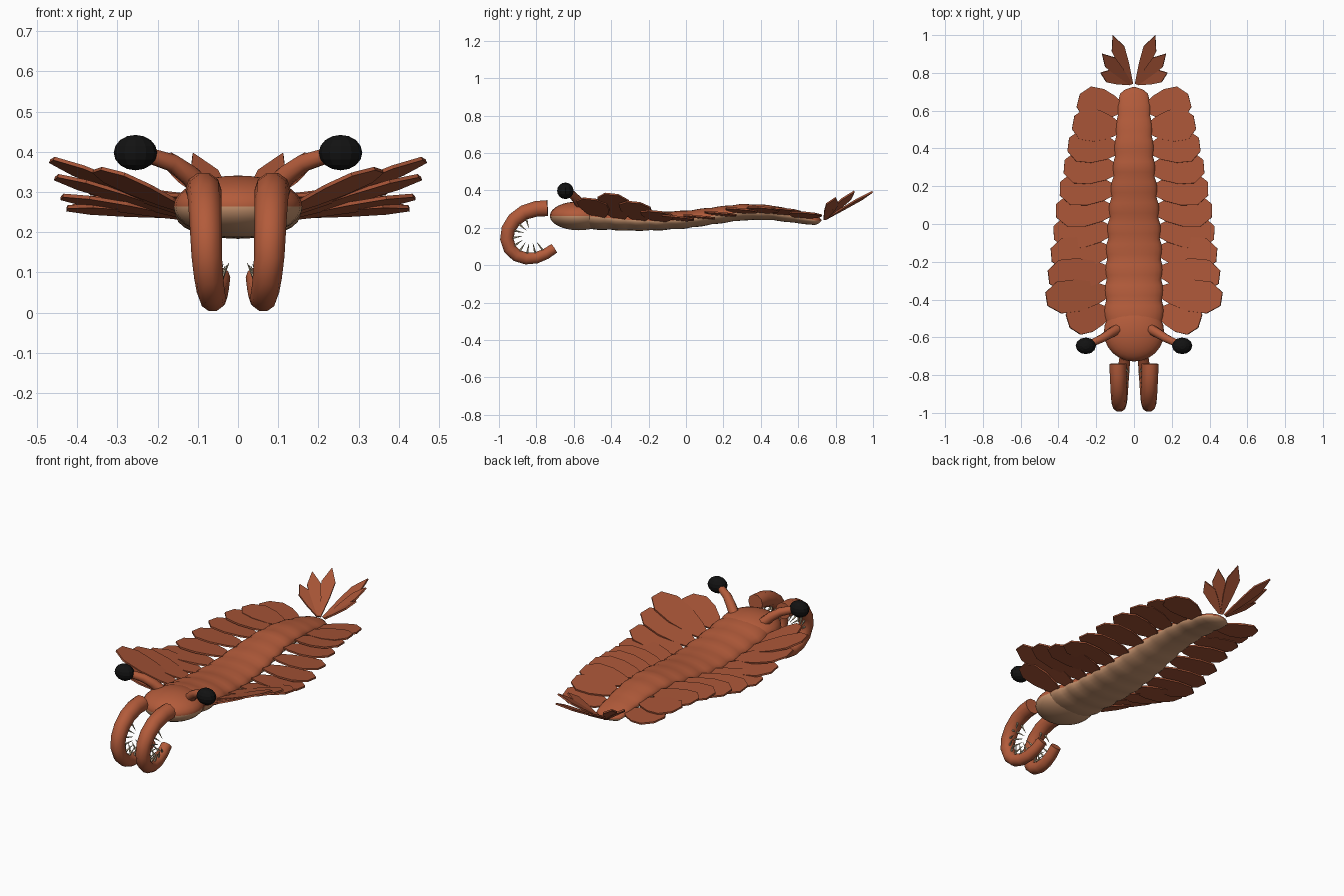
import bpy, bmesh, math
from mathutils import Vector

if "Cube" in bpy.data.objects:
    bpy.data.objects.remove(bpy.data.objects["Cube"])


def material(name, rgb):
    m = bpy.data.materials.new(name)
    m.diffuse_color = (*rgb, 1)
    m.use_nodes = True
    m.node_tree.nodes["Principled BSDF"].inputs["Base Color"].default_value = m.diffuse_color
    return m


SHELL = material("rust shell", (0.45, 0.105, 0.043))
FLAP = material("rust flap", (0.39, 0.09, 0.038))
BELLY = material("tan belly", (0.56, 0.29, 0.155))
EYE = material("black eye", (0.006, 0.006, 0.006))
SPINE = material("pale spine", (0.56, 0.48, 0.32))


def finish(bm, name, mats, smooth=None):
    bmesh.ops.recalc_face_normals(bm, faces=bm.faces)
    if len(mats) > 1:  # underside takes the second colour
        bm.normal_update()
        for f in bm.faces:
            f.material_index = 1 if f.normal.z < -0.15 else 0
    me = bpy.data.meshes.new(name)
    bm.to_mesh(me)
    bm.free()
    for m in mats:
        me.materials.append(m)
    ob = bpy.data.objects.new(name, me)
    bpy.context.collection.objects.link(ob)
    if smooth:
        bpy.ops.object.select_all(action='DESELECT')
        ob.select_set(True)
        bpy.context.view_layer.objects.active = ob
        bpy.ops.object.shade_smooth_by_angle(angle=math.radians(smooth))
    return ob


def loft(bm, rings):
    loops = [[bm.verts.new(p) for p in r] for r in rings]
    n = len(loops[0])
    for a, b in zip(loops, loops[1:]):
        for i in range(n):
            j = (i + 1) % n
            bm.faces.new((a[i], a[j], b[j], b[i]))
    bm.faces.new(loops[0])
    bm.faces.new(loops[-1])


def sweep(bm, path, radii, sides, ref):
    """Round tube along a path; ref is a rough sideways direction."""
    rings = []
    for i, p in enumerate(path):
        t = (path[min(i + 1, len(path) - 1)] - path[max(i - 1, 0)]).normalized()
        u = (ref - t * ref.dot(t)).normalized()
        v = t.cross(u)
        rings.append([p + (u * math.cos(a) + v * math.sin(a)) * radii[i]
                      for a in (2 * math.pi * k / sides for k in range(sides))])
    loft(bm, rings)


def lerp_table(table, y):
    for a, b in zip(table, table[1:]):
        if y <= b[0]:
            f = max(0, (y - a[0]) / (b[0] - a[0]))
            return [p + (q - p) * f for p, q in zip(a[1:], b[1:])]
    return table[-1][1:]


# y, centre z, half width, half height of the body
BODY = [(-0.52, 0.262, 0.158, 0.07), (-0.3, 0.242, 0.152, 0.058),
        (-0.15, 0.236, 0.148, 0.050), (0.0, 0.244, 0.138, 0.048),
        (0.15, 0.265, 0.125, 0.046), (0.3, 0.284, 0.110, 0.044),
        (0.45, 0.282, 0.100, 0.040), (0.6, 0.258, 0.088, 0.034),
        (0.69, 0.240, 0.078, 0.026)]
SEG = 0.109

# segmented trunk, each segment slightly bulging
rings = []
ys = [(-0.515 + SEG * (i + f), s) for i in range(11)
      for f, s in ((0, 0.95), (0.25, 1.0), (0.5, 1.02), (0.75, 1.0))]
ys += [(0.69, 0.95), (0.712, 0.6), (0.724, 0.15)]
for y, s in ys:
    z, w, h = lerp_table(BODY, y)
    rings.append([Vector((w * s * math.cos(a), y, z + h * s * math.sin(a)))
                  for a in (2 * math.pi * k / 24 for k in range(24))])
bm = bmesh.new()
loft(bm, rings)
finish(bm, "segmented_body", [SHELL, BELLY], 50)

# head
bm = bmesh.new()
bmesh.ops.create_uvsphere(bm, u_segments=24, v_segments=16, radius=1)
for v in bm.verts:
    v.co = Vector((v.co.x * 0.16, v.co.y * 0.155 - 0.573, v.co.z * 0.077 + 0.264))
finish(bm, "head", [SHELL, BELLY], 50)

# grasping arm path (y, z), curling down and back
ARM = [(-0.74, 0.305), (-0.80, 0.302), (-0.865, 0.282), (-0.918, 0.243),
       (-0.950, 0.193), (-0.958, 0.140), (-0.942, 0.088), (-0.905, 0.052),
       (-0.855, 0.036), (-0.80, 0.040), (-0.75, 0.060), (-0.705, 0.090)]
# flap tip (x, z) from front to back
TIPS = [(0.35, 0.355), (0.463, 0.380), (0.452, 0.337), (0.438, 0.288),
        (0.425, 0.260), (0.412, 0.262), (0.392, 0.280), (0.370, 0.300),
        (0.348, 0.308), (0.322, 0.300), (0.295, 0.280)]
FLAP_SHAPE = [(0, 0.32), (0.2, 0.7), (0.5, 1.0), (0.8, 1.0), (1.0, 0.42)]
TAIL_SHAPE = [(0, 0.2), (0.4, 0.75), (0.72, 1.0), (1.0, 0.03)]


def blade(bm, root, tip, half, side, shape, thick):
    """Thin flat leaf from root to tip; side is the chord direction."""
    side = side.normalized()
    n = (tip - root).cross(side).normalized() * thick / 2
    left = [root.lerp(tip, t) - side * half * w for t, w in shape]
    right = [root.lerp(tip, t) + side * half * w for t, w in reversed(shape)]
    outline = left + right
    loft(bm, [[p - n for p in outline], [p + n for p in outline]])


for s, label in ((1, "left"), (-1, "right")):
    # grasping arm
    path, radii = [], []
    for i, (y, z) in enumerate(ARM):
        f = i / (len(ARM) - 1)
        x = 0.086 - 0.008 * min(1, f / 0.45) - 0.03 * max(0, (f - 0.45) / 0.55)
        path.append(Vector((s * x, y, z)))
        radii.append(0.045 - 0.016 * f)
    bm = bmesh.new()
    sweep(bm, path, radii, 10, Vector((1, 0, 0)))
    finish(bm, label + "_grasping_arm", [SHELL], 50)

    # paired spines on the inside of the curl
    bm = bmesh.new()
    hub = Vector((0, -0.83, 0.165))
    for i in range(2, 11):
        p = path[i]
        inward = Vector((0, hub.y - p.y, hub.z - p.z)).normalized()
        for k in (-1, 1):
            d = (inward + Vector((0.38 * k, 0, 0))).normalized()
            base = p + d * radii[i] * 0.8
            sweep(bm, [base, base + d * 0.06], [0.007, 0.0008], 5, Vector((0.3, 1, 0.7)))
    finish(bm, label + "_arm_spines", [SPINE])

    # eye stalk and eye
    stalk = [Vector((s * x, y, z)) for x, y, z in
             ((0.085, -0.555, 0.305), (0.125, -0.578, 0.345),
              (0.165, -0.603, 0.373), (0.225, -0.632, 0.392))]
    bm = bmesh.new()
    sweep(bm, stalk, [0.028, 0.026, 0.023, 0.02], 8, Vector((0, 1, 0.3)))
    finish(bm, label + "_eye_stalk", [SHELL], 50)
    bm = bmesh.new()
    bmesh.ops.create_uvsphere(bm, u_segments=12, v_segments=8, radius=1)
    for v in bm.verts:
        v.co = Vector((s * 0.255 + v.co.x * 0.054, -0.645 + v.co.y * 0.044,
                       0.398 + v.co.z * 0.044))
    finish(bm, label + "_eye", [EYE])

    # overlapping swimming flaps, swept forward in front and back behind
    bm = bmesh.new()
    for i, (tx, tz) in enumerate(TIPS):
        y = -0.465 + 0.1075 * i
        z, w, h = lerp_table(BODY, y)
        sweep_y = -0.05 + 0.0095 * i
        root = Vector((s * (w - 0.02), y, z))
        tip = Vector((s * tx, y + sweep_y, tz))
        chord = Vector((s * -sweep_y * 1.2, tx - w, 0)).normalized() + Vector((0, 0, -0.10))
        blade(bm, root, tip, 0.085, chord, FLAP_SHAPE, 0.009)
    finish(bm, label + "_swimming_flaps", [FLAP])

    # tail fan
    bm = bmesh.new()
    for rx, tip, half in ((0.012, (0.112, 0.998, 0.393), 0.036),
                          (0.018, (0.168, 0.900, 0.395), 0.036),
                          (0.022, (0.176, 0.800, 0.360), 0.036)):
        root = Vector((s * rx, 0.742, 0.245))
        tip = Vector((s * tip[0], tip[1], tip[2]))
        d = tip - root
        blade(bm, root, tip, half, Vector((d.y, -d.x, 0)), TAIL_SHAPE, 0.009)
    finish(bm, label + "_tail_fan", [FLAP])
